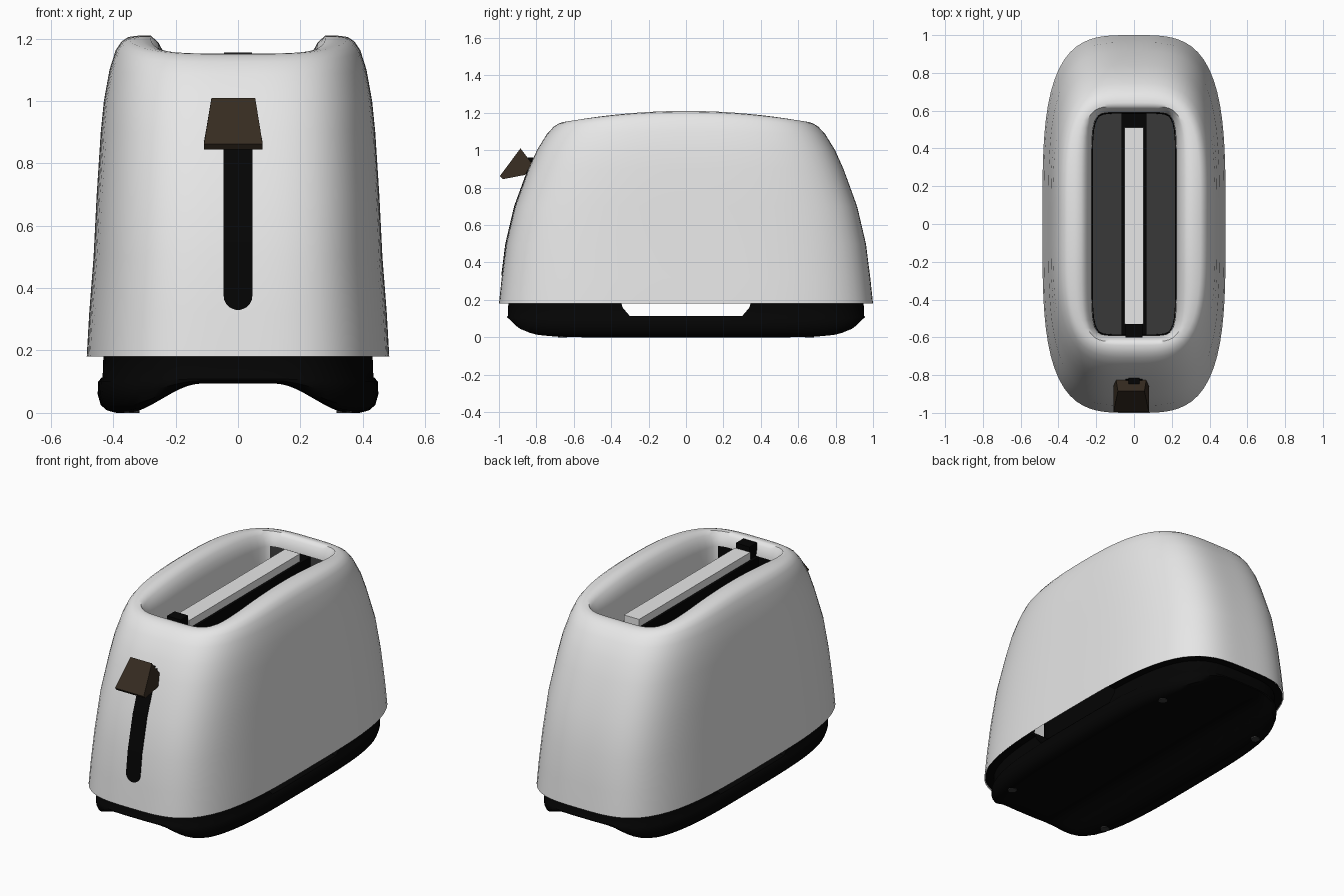
import bpy, bmesh, math

if "Cube" in bpy.data.objects:
    bpy.data.objects.remove(bpy.data.objects["Cube"])

SEG = 96


def material(name, rgb):
    m = bpy.data.materials.new(name)
    m.diffuse_color = (*rgb, 1)
    m.use_nodes = True
    m.node_tree.nodes["Principled BSDF"].inputs["Base Color"].default_value = m.diffuse_color
    return m


WHITE = material("white_plastic", (0.8, 0.8, 0.8))
BLACK = material("black_plastic", (0.0012, 0.0012, 0.0012))
GREY = material("dark_grey_metal", (0.04, 0.04, 0.04))
BROWN = material("brown_plastic", (0.037, 0.025, 0.015))


def make(name, verts, faces, mats, smooth=True, angle=40, closed=True):
    me = bpy.data.meshes.new(name)
    me.from_pydata(verts, [], faces)
    if closed:
        bm = bmesh.new()
        bm.from_mesh(me)
        bmesh.ops.recalc_face_normals(bm, faces=bm.faces)
        bm.to_mesh(me)
        bm.free()
    ob = bpy.data.objects.new(name, me)
    bpy.context.collection.objects.link(ob)
    for m in mats:
        me.materials.append(m)
    bpy.ops.object.select_all(action='DESELECT')
    ob.select_set(True)
    bpy.context.view_layer.objects.active = ob
    if smooth:
        bpy.ops.object.shade_smooth_by_angle(angle=math.radians(angle))
    return ob


def ring(a, b, n, zfun):
    """Rounded-rectangle (superellipse) ring."""
    pts = []
    for i in range(SEG):
        t = 2 * math.pi * i / SEG
        c, s = math.cos(t), math.sin(t)
        r = (abs(c) ** n + abs(s) ** n) ** (-1 / n)
        x, y = a * c * r, b * s * r
        pts.append((x, y, zfun(x, y)))
    return pts


def loft(rings, cap_start=False, cap_end=False):
    verts = [p for r in rings for p in r]
    faces = []
    for k in range(len(rings) - 1):
        for i in range(SEG):
            j = (i + 1) % SEG
            faces.append((k * SEG + i, k * SEG + j, (k + 1) * SEG + j, (k + 1) * SEG + i))
    if cap_start:
        faces.append(tuple(reversed(range(SEG))))
    if cap_end:
        faces.append(tuple(range((len(rings) - 1) * SEG, len(rings) * SEG)))
    return verts, faces


def box(name, x0, x1, y0, y1, z0, z1, mat):
    v = [(x, y, z) for x in (x0, x1) for y in (y0, y1) for z in (z0, z1)]
    f = [(0, 1, 3, 2), (4, 6, 7, 5), (0, 4, 5, 1), (2, 3, 7, 6), (0, 2, 6, 4), (1, 5, 7, 3)]
    return make(name, v, f, [mat], smooth=False)


def prism(name, profile, half_widths, mat, shift=0.0):
    """Profile in (y, z) spanned across x, with a half width per point."""
    n = len(profile)
    v = [(shift + sgn * w, y, z) for sgn in (-1, 1) for (y, z), w in zip(profile, half_widths)]
    f = [tuple(range(n)), tuple(reversed(range(n, 2 * n)))]
    f += [(i, n + i, n + (i + 1) % n, (i + 1) % n) for i in range(n)]
    return make(name, v, f, [mat], smooth=False)


# Body shell: half width, half length, squareness, end height, crown
SHELL = [
    (.485, 1.0, 3.5, .18, 0), (.477, .985, 3.5, .32, 0), (.463, .962, 3.5, .5, 0),
    (.453, .915, 3.5, .7, 0), (.440, .842, 3.4, .9, 0), (.430, .797, 3.4, 1.0, 0),
    (.412, .745, 3.4, 1.085, .015), (.392, .708, 3.5, 1.125, .038),
    (.374, .682, 3.6, 1.142, .048), (.352, .660, 3.8, 1.15, .055),
    (.315, .642, 4.4, 1.152, .058), (.28, .625, 5.5, 1.152, .058),
    (.255, .610, 7, 1.135, .052), (.235, .598, 8, 1.11, .04), (.225, .590, 9, 1.08, .02),
    (.222, .588, 9, .95, 0),
]


def shell_ring(a, b, n, z, crown):
    return ring(a, b, n, lambda x, y: z + crown * (1 - (y / b) ** 2))


v, f = loft([shell_ring(*s) for s in SHELL])
body = make("body_shell", v, f, [WHITE, GREY, BLACK], angle=50, closed=False)
# Opening ends: dark grey at the back, black at the front
for p in body.data.polygons[-SEG:]:
    if abs(p.normal.y) > 0.8:
        p.material_index = 1 if p.center.y > 0 else 2

# Slot liner: black walls with a dark grey floor
v, f = loft([shell_ring(*SHELL[-1]), shell_ring(.218, .584, 9, .3, 0)], cap_end=True)
liner = make("slot_liner", v, f, [BLACK, GREY], closed=False)
for p in liner.data.polygons:
    if abs(p.normal.z) > 0.9:
        p.material_index = 1

# Divider between the two slots
box("slot_divider", -.065, .065, -.585, .585, .3, 1.08, BLACK)
box("divider_top_bar", -.05, .05, -.53, .51, 1.075, 1.125, WHITE)
box("divider_end_block", -.045, .045, -.60, -.53, 1.07, 1.155, BLACK)


# Base with an arched underside
def arch(x):
    t = max(0, min(1, (.36 - abs(x)) / .24))
    return .095 * t * t * (3 - 2 * t)


def base_ring(a, b, z):
    def zf(x, y):
        return z if z >= .11 else arch(x) + z * (.11 - arch(x)) / .11
    return ring(a, b, 3.6, zf)


profile = [(.475, .98, .20), (.479, .99, .183), (.435, .95, .181), (.436, .952, .115),
           (.448, .957, .10), (.45, .955, .06), (.44, .94, .025), (.42, .915, .008), (.39, .88, 0)]
rings = [base_ring(*p) for p in profile]
rings += [base_ring(.39 * s, .88 * s, 0) for s in (.9, .8, .7, .6, .5, .4, .3, .2, .08)]
v, f = loft(list(reversed(rings)), cap_start=True, cap_end=True)
base = make("base", v, f, [BLACK])

# Grip opening through the base, under the body
cutter = prism("grip_cutter", [(-.30, .113), (.30, .113), (.34, .16), (.36, .25), (-.36, .25), (-.34, .16)],
               [.7] * 6, BLACK)
cutter.hide_render = True
mod = base.modifiers.new("grip_opening", 'BOOLEAN')
mod.operation, mod.solver, mod.object = 'DIFFERENCE', 'EXACT', cutter
bpy.context.view_layer.objects.active = base
bpy.ops.object.modifier_apply(modifier=mod.name)
bpy.data.objects.remove(cutter)

# Small feet under the base
for i, (x, y) in enumerate([(-.34, -.66), (.34, -.66), (-.34, .66), (.34, .66)]):
    bpy.ops.mesh.primitive_cylinder_add(vertices=20, radius=.025, depth=.008, location=(x, y, .004))
    foot = bpy.context.object
    foot.name = f"foot_{i + 1}"
    foot.data.materials.append(GREY)


# Lever track following the front of the shell
def front_y(z):
    for (_, b0, _, z0, _), (_, b1, _, z1, _) in zip(SHELL, SHELL[1:]):
        if z0 <= z <= z1:
            return -(b0 + (b1 - b0) * (z - z0) / (z1 - z0))
    return -.7


heights = [.33 + .045 * (1 - math.cos(math.pi / 2 * k / 6)) for k in range(7)]
heights += [.40 + .05 * k for k in range(12)]
v, f = [], []
for k, z in enumerate(heights):
    w = .046 * math.sqrt(max(.02, 1 - max(0, (.375 - z) / .045) ** 2))
    y = front_y(z)
    v += [(-w, y - .004, z), (w, y - .004, z), (w, y + .003, z), (-w, y + .003, z)]
    if k:
        o = 4 * (k - 1)
        f += [(o + i, o + (i + 1) % 4, o + 4 + (i + 1) % 4, o + 4 + i) for i in range(4)]
f += [(3, 2, 1, 0), tuple(len(v) - 4 + i for i in range(4))]
make("lever_track", v, f, [BLACK])

# Lever knob and its stem
prism("lever_knob", [(-.995, .862), (-.98, .845), (-.86, .868), (-.825, .93), (-.885, 1.01)],
      [.094, .094, .094, .08, .07], BROWN, shift=-.015)
box("lever_stem", -.03, .03, -.86, -.80, .91, .96, BLACK)
